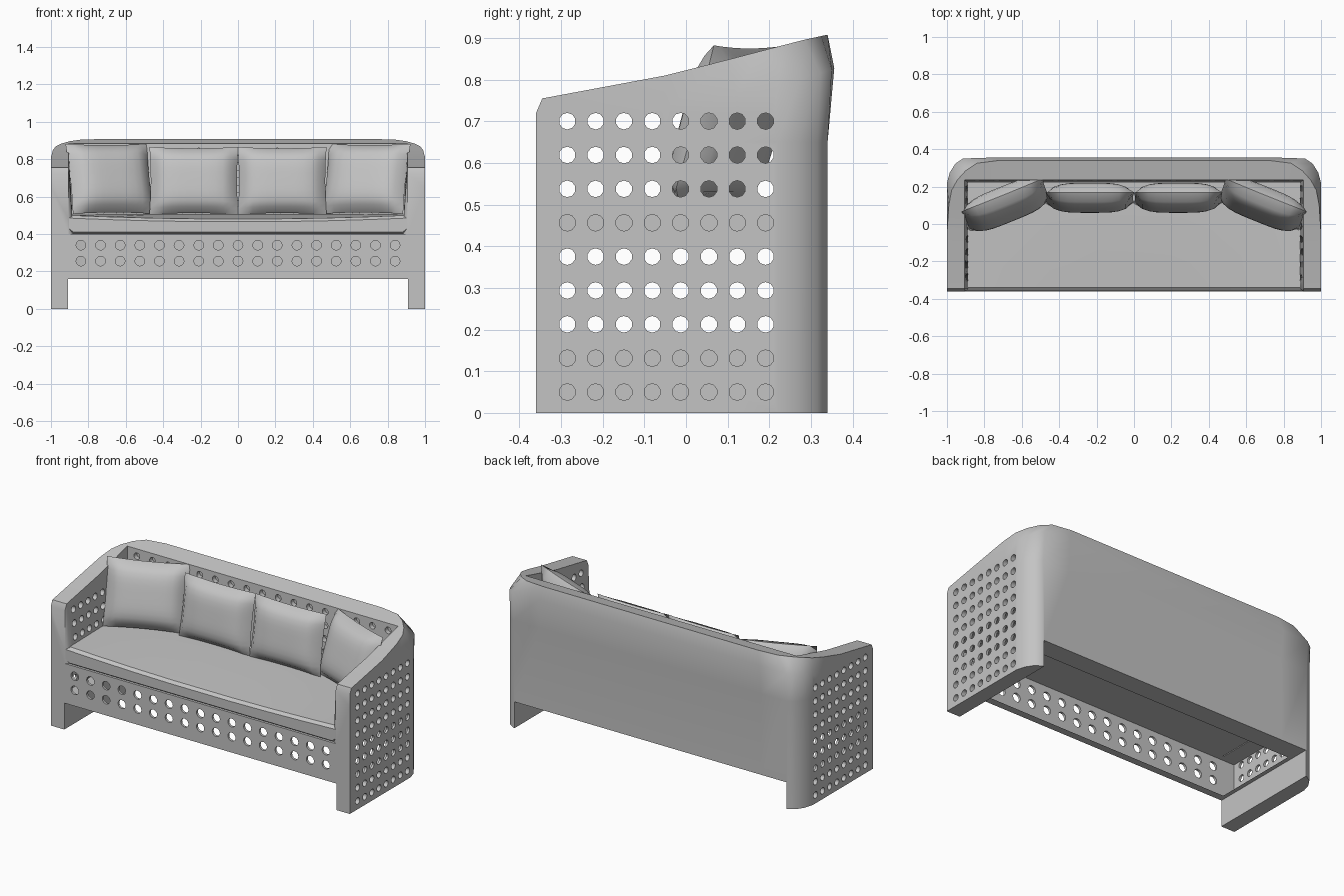
import bpy, bmesh
from math import radians
from mathutils import Matrix, Vector

if "Cube" in bpy.data.objects:
    bpy.data.objects.remove(bpy.data.objects["Cube"], do_unlink=True)

grey = bpy.data.materials.new("sofa_grey")
grey.use_nodes = True
colour = (0.55, 0.55, 0.55, 1)
grey.diffuse_color = colour
grey.node_tree.nodes["Principled BSDF"].inputs["Base Color"].default_value = colour


def make(name, bm):
    bmesh.ops.recalc_face_normals(bm, faces=bm.faces)
    mesh = bpy.data.meshes.new(name)
    bm.to_mesh(mesh)
    bm.free()
    mesh.materials.append(grey)
    obj = bpy.data.objects.new(name, mesh)
    bpy.context.collection.objects.link(obj)
    return obj


def select(obj):
    bpy.ops.object.select_all(action="DESELECT")
    obj.select_set(True)
    bpy.context.view_layer.objects.active = obj


def smooth(obj, angle=30):
    select(obj)
    bpy.ops.object.shade_smooth_by_angle(angle=radians(angle))


def box(name, lo, hi):
    lo, hi = Vector(lo), Vector(hi)
    bm = bmesh.new()
    bmesh.ops.create_cube(bm, size=1, matrix=Matrix.Translation((lo + hi) / 2)
                          @ Matrix.Diagonal((*(hi - lo), 1)))
    return make(name, bm)


def boolean(obj, cutter, operation):
    select(obj)
    mod = obj.modifiers.new("boolean", "BOOLEAN")
    mod.operation, mod.solver, mod.object = operation, "EXACT", cutter
    bpy.ops.object.modifier_apply(modifier=mod.name)
    bpy.data.objects.remove(cutter, do_unlink=True)


def loft(bm, rings):
    """Closed cross-sections joined in order, with capped ends."""
    loops = [[bm.verts.new(p) for p in ring] for ring in rings]
    n = len(loops[0])
    for a, b in zip(loops, loops[1:]):
        for i in range(n):
            j = (i + 1) % n
            bm.faces.new((a[i], a[j], b[j], b[i]))
    bm.faces.new(loops[0])
    bm.faces.new(loops[-1])


def rod(bm, start, end, radius, sides):
    start, end = Vector(start), Vector(end)
    axis = end - start
    turn = axis.to_track_quat("Z", "Y").to_matrix().to_4x4()
    bmesh.ops.create_cone(bm, cap_ends=True, segments=sides, radius1=radius,
                          radius2=radius, depth=axis.length,
                          matrix=Matrix.Translation((start + end) / 2) @ turn)


def rail_height(y):
    """Height of the sloping top rail at a given depth."""
    pts = [(-0.36, 0.72), (-0.345, 0.755), (-0.05, 0.81), (0.07, 0.84),
           (0.28, 0.895), (0.34, 0.908)]
    for (y0, z0), (y1, z1) in zip(pts, pts[1:]):
        if y <= y1:
            return z0 + (z1 - z0) * (y - y0) / (y1 - y0)
    return pts[-1][1]


# Wraparound arms and back: wall plan, rail plan, inner plan, outward bulge
stations = [
    ((1, -0.36), (1, -0.36), (0.905, -0.36), 0),
    ((1, -0.345), (1, -0.345), (0.905, -0.345), 0),
    ((1, -0.05), (1, -0.05), (0.905, -0.05), 0),
    ((1, 0.12), (0.99, 0.1), (0.905, 0.1), 0),
    ((1, 0.22), (0.975, 0.18), (0.905, 0.18), 0),
    ((0.985, 0.27), (0.945, 0.235), (0.905, 0.235), 0.005),
    ((0.955, 0.315), (0.9, 0.285), (0.88, 0.235), 0.008),
    ((0.915, 0.34), (0.84, 0.325), (0.84, 0.235), 0.01),
    ((0.74, 0.34), (0.72, 0.34), (0.72, 0.235), 0.016),
]


def wall_ring(station, side):
    (bx, by), (tx, ty), (ix, iy), bulge = station
    top = rail_height(ty)
    # inner faces lean in towards the seat, except at the front edge
    lx = ix if by == -0.36 else ix * 0.978
    ly = iy - 0.015 if iy > 0.2 else iy
    ring = [(bx, by, 0), (bx, by, 0.65), (bx, by + bulge, top - 0.08),
            (tx, ty, top), (ix, iy, rail_height(iy)), (lx, ly, 0.48), (lx, ly, 0)]
    return [(side * x, y, z) for x, y, z in ring]


bm = bmesh.new()
loft(bm, [wall_ring(s, 1) for s in stations]
     + [wall_ring(s, -1) for s in reversed(stations)])
frame = make("sofa_frame", bm)
boolean(frame, box("front_rail", (-0.908, -0.36, 0.16), (0.908, -0.315, 0.4)), "UNION")
boolean(frame, box("leg_gap", (-0.91, -0.6, -0.2), (0.91, 0.6, 0.16)), "DIFFERENCE")

# Open space under the seat, leaving thin walls all round
skin = 0.014
half = [(1 - skin, skin - 0.36)]
half += [(x - skin, y - skin) for (x, y), *rest in stations[4:]]
plan = half + [(-x, y) for x, y in reversed(half)]
bm = bmesh.new()
loft(bm, [[(x, y, z) for x, y in plan] for z in (0.16, 0.4)])
boolean(frame, make("under_seat_space", bm), "DIFFERENCE")

# Rows of round holes through arms and front, shallow ones in legs and back
bm = bmesh.new()
for row in range(9):
    z = 0.05 + row * 0.0813
    for col in range(8):
        y = -0.285 + col * 0.068
        inner = 0.96 if row < 2 else 0.87
        for side in (-1, 1):
            rod(bm, (side * 1.1, y, z), (side * inner, y, z), 0.02, 10)
for col in range(17):
    x = (col - 8) * 0.105
    for z in (0.255, 0.34):
        rod(bm, (x, -0.45, z), (x, -0.32, z), 0.026, 12)
    for row in range(5):
        z = 0.52 + row * 0.08
        rod(bm, (x, 0.212, z), (x, 0.26, z), 0.02, 10)
boolean(frame, make("hole_cutter", bm), "DIFFERENCE")
smooth(frame, 40)

# Seat cushion with a gently sagging front edge
bm = bmesh.new()
rings = []
for x in (-0.904, -0.88, -0.7, -0.45, -0.2, 0.2, 0.45, 0.7, 0.88, 0.904):
    top = 0.48 + 0.02 * (x / 0.9) ** 2
    low = 0.42 if abs(x) > 0.9 else 0.4
    rings.append([(x, -0.345, low), (x, -0.358, low + 0.01),
                  (x, -0.358, top - 0.015), (x, -0.34, top),
                  (x, 0, 0.505), (x, 0.236, 0.51), (x, 0.236, low)])
loft(bm, rings)
smooth(make("seat_cushion", bm))


# Loose back pillows, full in the middle and pinched along their seams
def pillow(name, centre, width, height, depth, lean, turn):
    n = 12
    bm = bmesh.new()
    place = (Matrix.Translation(centre) @ Matrix.Rotation(radians(turn), 4, "Z")
             @ Matrix.Rotation(radians(-lean), 4, "X"))
    for face in (-1, 1):
        grid = []
        for i in range(n + 1):
            u = 2 * i / n - 1
            line = []
            for j in range(n + 1):
                v = 2 * j / n - 1
                puff = ((1 - u ** 4) * (1 - v ** 4)) ** 0.65
                p = Vector((width / 2 * u * (1 - 0.03 * (1 - v * v)),
                            face * depth / 2 * puff,
                            height / 2 * v * (1 - 0.04 * (1 - u * u))))
                line.append(bm.verts.new(place @ p))
            grid.append(line)
        for i in range(n):
            for j in range(n):
                bm.faces.new((grid[i][j], grid[i + 1][j],
                              grid[i + 1][j + 1], grid[i][j + 1]))
    bmesh.ops.remove_doubles(bm, verts=bm.verts, dist=0.0005)
    smooth(make(name, bm), 50)


for side, label in ((1, "left"), (-1, "right")):
    pillow("inner_pillow_" + label, (side * 0.236, 0.14, 0.685),
           0.475, 0.365, 0.14, 9, 0)
    pillow("outer_pillow_" + label, (side * 0.685, 0.105, 0.695),
           0.47, 0.39, 0.15, 16, side * -22)
